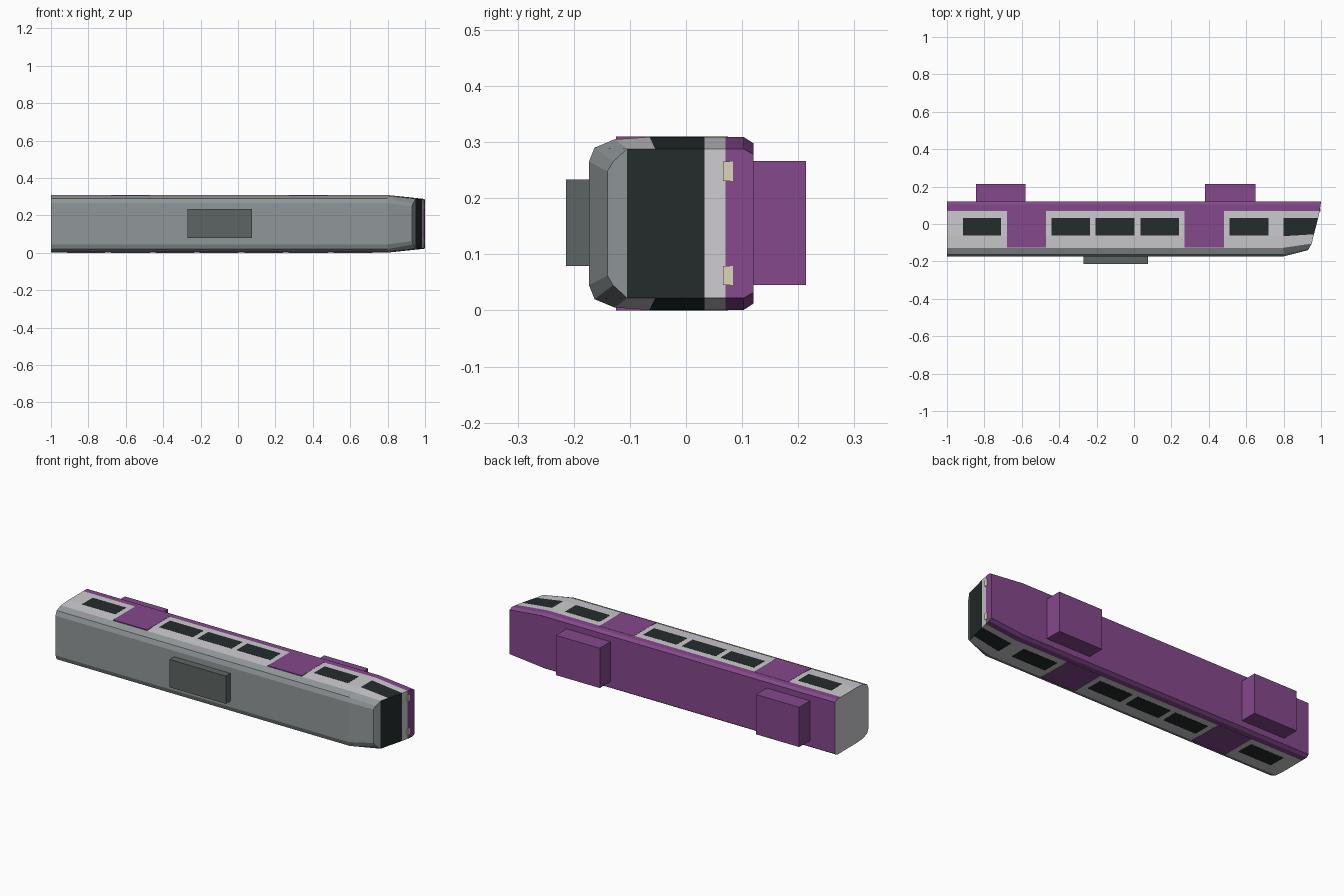
import bpy, bmesh

if "Cube" in bpy.data.objects:
    bpy.data.objects.remove(bpy.data.objects["Cube"])

MID = 0.155  # the carriage lies on its side: width runs along z, roof faces -y


def material(name, rgb):
    m = bpy.data.materials.new(name)
    m.diffuse_color = (*rgb, 1)
    m.use_nodes = True
    m.node_tree.nodes["Principled BSDF"].inputs["Base Color"].default_value = m.diffuse_color
    return m


ROOF = material("roof_grey", (0.28, 0.31, 0.32))
WHITE = material("side_white", (0.60, 0.59, 0.62))
PURPLE = material("purple", (0.23, 0.065, 0.26))
GLASS = material("dark_glass", (0.018, 0.025, 0.025))
UNIT = material("equipment_grey", (0.11, 0.13, 0.125))
LAMP = material("lamp_cream", (0.72, 0.66, 0.48))


def box(name, x, y, z, mat):
    """Box from (min, max) ranges."""
    bm = bmesh.new()
    bmesh.ops.create_cube(bm, size=1)
    for v in bm.verts:
        for i, (lo, hi) in enumerate((x, y, z)):
            v.co[i] = lo + (v.co[i] + 0.5) * (hi - lo)
    finish(name, bm, [mat])


def finish(name, bm, mats):
    bmesh.ops.recalc_face_normals(bm, faces=bm.faces)
    me = bpy.data.meshes.new(name)
    bm.to_mesh(me)
    bm.free()
    for m in mats:
        me.materials.append(m)
    ob = bpy.data.objects.new(name, me)
    bpy.context.collection.objects.link(ob)
    return ob


# Half profile from roof to floor: (y, half width), and matching nose (x, y, half width)
BODY = [(-.173, .110), (-.163, .135), (-.127, .150), (-.065, .154),
        (.033, .154), (.07, .154), (.103, .154), (.12, .143)]
NOSE = [(.93, -.14, .093), (.936, -.13, .110), (.95, -.105, .133), (.962, -.055, .133),
        (.985, .033, .133), (.993, .07, .133), (.998, .103, .133), (1.0, .12, .123)]
# Colour slots per profile row: 0 roof, 1 white, 2 purple, 3 glass
SIDE_ROWS = [0, 0, 1, 1, 1, 2, 2]
NOSE_ROWS = [0, 0, 1, 3, 1, 2, 2]
FRONT_ROWS = [0, 0, 3, 3, 1, 2, 2]

# Carriage body: rear, shoulder and nose sections lofted together
bm = bmesh.new()
sections = [[(x, y, h) for y, h in BODY] for x in (-1, .8)] + [NOSE]
rings = [[[bm.verts.new((x, y, MID + s * h)) for x, y, h in sec] for s in (1, -1)]
         for sec in sections]


def face(verts, slot):
    bm.faces.new(verts).material_index = slot


for (a, b), rows in zip(zip(rings, rings[1:]), (SIDE_ROWS, NOSE_ROWS)):
    for s in (0, 1):
        for i, slot in enumerate(rows):
            face((a[s][i], a[s][i + 1], b[s][i + 1], b[s][i]), slot)
    for i, slot in ((0, 0), (-1, 2)):
        face((a[0][i], a[1][i], b[1][i], b[0][i]), slot)
p, q = rings[-1]
for i, slot in enumerate(FRONT_ROWS):
    face((p[i], p[i + 1], q[i + 1], q[i]), slot)
face(rings[0][0] + rings[0][1][::-1], 1)
finish("carriage_body", bm, [ROOF, WHITE, PURPLE, GLASS])

# Doors and windows on both flanks, headlights in pairs
for tag, s in (("upper", 1), ("lower", -1)):
    def flank(h0, h1):
        return sorted((MID + s * h0, MID + s * h1))
    for n, x in enumerate(((-.68, -.47), (.27, .48))):
        box(f"door_{tag}_{n}", x, (-.125, .075), flank(.145, .155), PURPLE)
    for n, x in enumerate(((-.915, -.71), (-.44, -.235), (-.205, .003),
                           (.035, .24), (.51, .72))):
        box(f"window_{tag}_{n}", x, (-.062, .032), flank(.15, .1548), GLASS)
    box(f"headlight_{tag}", (.97, .997), (.066, .084), flank(.076, .11), LAMP)

# Roof equipment and bogies
box("roof_unit", (-.27, .075), (-.214, -.165), (.079, .233), UNIT)
for tag, x in (("rear", (-.845, -.58)), ("front", (.38, .65))):
    box(f"bogie_{tag}", x, (.11, .214), (.045, .266), PURPLE)
